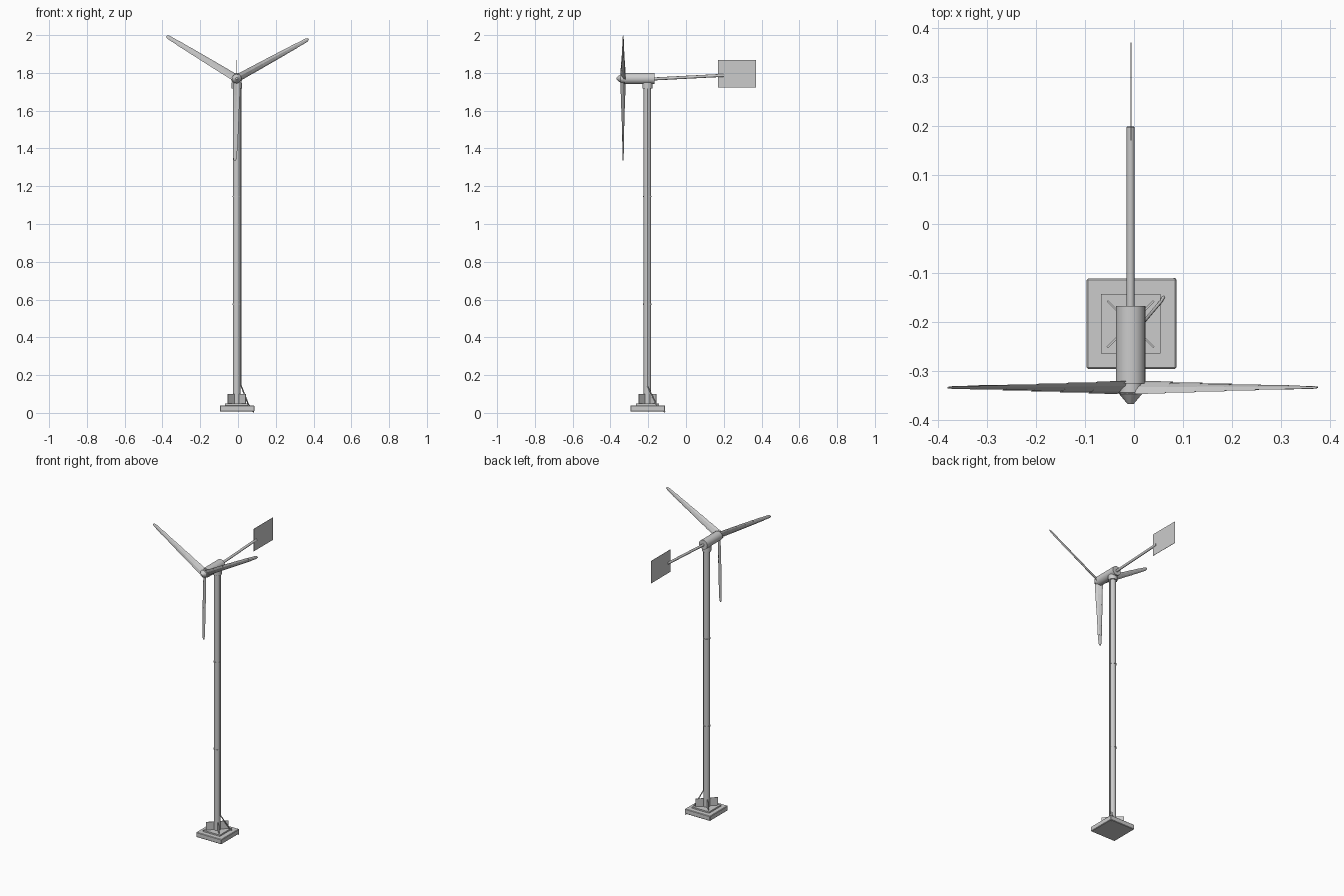
import bpy, bmesh
from math import sin, cos, radians, pi
from mathutils import Vector, Matrix

if "Cube" in bpy.data.objects:
    bpy.data.objects.remove(bpy.data.objects["Cube"])

CX, CY, HZ = -0.007, -0.204, 1.77   # tower axis and hub height


def finish(name, bm, smooth=False):
    bmesh.ops.recalc_face_normals(bm, faces=bm.faces)
    me = bpy.data.meshes.new(name)
    bm.to_mesh(me)
    bm.free()
    ob = bpy.data.objects.new(name, me)
    bpy.context.collection.objects.link(ob)
    if smooth:
        bpy.ops.object.select_all(action='DESELECT')
        ob.select_set(True)
        bpy.context.view_layer.objects.active = ob
        bpy.ops.object.shade_smooth_by_angle(angle=radians(35))
    return ob


def box(name, centre, size, rot=0, bevel=0):
    bm = bmesh.new()
    bmesh.ops.create_cube(bm, size=1, matrix=Matrix.Translation(centre)
                          @ Matrix.Rotation(rot, 4, 'Z')
                          @ Matrix.Diagonal((*size, 1)))
    ob = finish(name, bm)
    if bevel:
        m = ob.modifiers.new("bevel", 'BEVEL')
        m.width, m.segments = bevel, 1
    return ob


def rod(name, a, b, r1, r2=None, sides=20):
    a, b = Vector(a), Vector(b)
    bm = bmesh.new()
    rot = (b - a).to_track_quat('Z', 'Y').to_matrix().to_4x4()
    bmesh.ops.create_cone(bm, cap_ends=True, segments=sides, radius1=r1,
                          radius2=r1 if r2 is None else r2, depth=(b - a).length,
                          matrix=Matrix.Translation((a + b) / 2) @ rot)
    return finish(name, bm, True)


# Foundation plates and diagonal gussets
box("base_plate", (CX + 0.002, CY + 0.001, 0.024), (0.183, 0.184, 0.032), bevel=0.003)
box("upper_plate", (CX, CY + 0.001, 0.044), (0.121, 0.121, 0.010))
for i in range(4):
    a = pi / 4 + i * pi / 2
    box("base_gusset", (CX + 0.04 * cos(a), CY + 0.04 * sin(a), 0.074),
        (0.054, 0.004, 0.053), a)

# Tower in three sections with joint rings
for z0, z1 in ((0.045, 0.575), (0.575, 1.145), (1.145, 1.735)):
    rod("tower_section", (CX, CY, z0), (CX, CY, z1), 0.020)
for z in (0.575, 1.145):
    rod("tower_joint", (CX, CY, z - 0.003), (CX, CY, z + 0.003), 0.0225)
rod("yaw_collar", (CX, CY, 1.717), (CX, CY, 1.75), 0.027)

# Power cable running down the tower and out under the base corner
cu = bpy.data.curves.new("power_cable", 'CURVE')
cu.dimensions = '3D'
cu.bevel_depth, cu.bevel_resolution = 0.0035, 1
pts = [(0.016, CY, 1.73), (0.016, CY, 0.145), (0.054, -0.159, 0.047), (0.083, -0.112, 0.004)]
sp = cu.splines.new('POLY')
sp.points.add(len(pts) - 1)
for p, c in zip(sp.points, pts):
    p.co = (*c, 1)
cu.use_fill_caps = True
bpy.context.collection.objects.link(bpy.data.objects.new("power_cable", cu))

# Nacelle, hub and nose cone along y
rod("nacelle", (CX, -0.325, HZ), (CX, -0.167, HZ), 0.030, sides=24)
rod("hub", (CX, -0.346, HZ), (CX, -0.322, HZ), 0.024)
rod("nose_cone", (CX, -0.343, HZ), (CX, -0.367, HZ), 0.026, 0.006, sides=12)

# Tail boom and fin
rod("tail_boom", (CX, -0.170, 1.768), (CX, 0.198, 1.787), 0.008, sides=12)
box("tail_fin", (CX + 0.001, 0.27, 1.795), (0.002, 0.2, 0.146))


# Blades: stepped, twisted segments with a lens section
def ring(bm, r, chord, pitch, thick):
    prof = [(-0.5, 0), (-0.25, 0.4), (0.15, 0.5), (0.5, 0), (0.15, -0.5), (-0.25, -0.4)]
    out = []
    for c, t in prof:
        u, v = c * chord, t * thick
        out.append(bm.verts.new((r, u * cos(pitch) - v * sin(pitch),
                                 u * sin(pitch) + v * cos(pitch))))
    return out


def blade(angle):
    bm = bmesh.new()
    n, r0, r1 = 6, 0.02, 0.434
    step = (r1 - r0) / n
    for i in range(n):
        f = i / (n - 1)
        chord, pitch, thick = 0.047 - 0.023 * f, radians(34 - 20 * f), 0.011 - 0.005 * f
        a = r0 + i * step
        rows = [(a, 1.0), (a + step, 0.94)]
        if i == n - 1:
            rows = [(a, 1.0), (a + step * 0.8, 0.85), (a + step, 0.45)]
        rings = [ring(bm, r, chord * k, pitch, thick * k) for r, k in rows]
        for p, q in zip(rings, rings[1:]):
            for j in range(6):
                bm.faces.new((p[j], p[(j + 1) % 6], q[(j + 1) % 6], q[j]))
        bm.faces.new(rings[0])
        bm.faces.new(rings[-1])
    # local axes: radial, tangential, backwards
    rad, tan = Vector((cos(angle), 0, sin(angle))), Vector((-sin(angle), 0, cos(angle)))
    back = Vector((0, 1, 0))
    for v in bm.verts:
        x, y, z = v.co
        v.co = Vector((CX, -0.333, HZ)) + rad * x + tan * y - back * z
    finish("rotor_blade", bm)


for k in range(3):
    blade(radians(28.8 + 120 * k))
